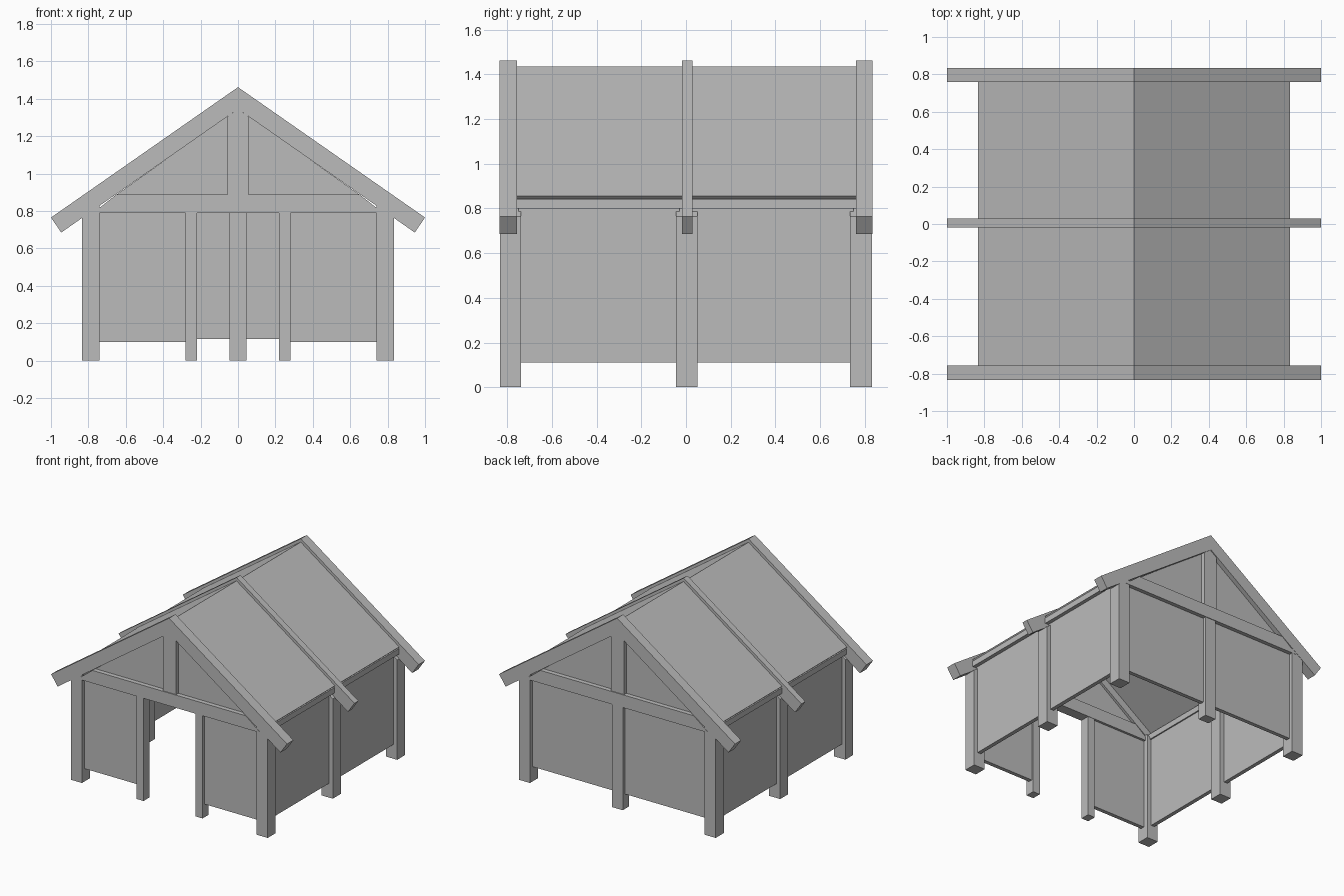
import bpy, bmesh

if "Cube" in bpy.data.objects:
    bpy.data.objects.remove(bpy.data.objects["Cube"], do_unlink=True)

GREY = (0.5, 0.5, 0.5, 1)
grey = bpy.data.materials.new("plain grey")
grey.use_nodes = True
grey.diffuse_color = GREY
grey.node_tree.nodes["Principled BSDF"].inputs["Base Color"].default_value = GREY


def prism(name, profile, y0, y1):
    """Extrude an x-z outline from y0 to y1."""
    bm = bmesh.new()
    face = bm.faces.new([bm.verts.new((x, y0, z)) for x, z in profile])
    out = bmesh.ops.extrude_face_region(bm, geom=[face])
    moved = [v for v in out["geom"] if isinstance(v, bmesh.types.BMVert)]
    bmesh.ops.translate(bm, verts=moved, vec=(0, y1 - y0, 0))
    bmesh.ops.recalc_face_normals(bm, faces=bm.faces)
    mesh = bpy.data.meshes.new(name)
    bm.to_mesh(mesh)
    bm.free()
    mesh.materials.append(grey)
    obj = bpy.data.objects.new(name, mesh)
    bpy.context.collection.objects.link(obj)
    return obj


def box(name, x0, x1, y0, y1, z0, z1):
    return prism(name, [(x0, z0), (x1, z0), (x1, z1), (x0, z1)], y0, y1)


def symmetric(half):
    """Complete an outline whose first and last points lie on the centre plane."""
    return half + [(-x, z) for x, z in half[-2:0:-1]]


SLOPE = 0.695
OUT = 0.835


def under(x):
    return 1.345 - 0.702 * x


rafters = symmetric([(0, 1.462), (1, 0.765), (0.945, 0.685), (0, 1.345)])
tie = [(-0.775, 0.79), (0.775, 0.79), (0.65, 0.888), (-0.65, 0.888)]
king = symmetric([(0, 0.88), (0.055, 0.88), (0.055, under(0.055)), (0, under(0))])
gable = [(-0.66, 0.88), (0.66, 0.88), (0, 1.35)]

# Three roof trusses
for name, y0, y1 in (("front", -OUT, -0.757), ("middle", -0.018, 0.03), ("back", 0.76, OUT)):
    prism(name + "_rafters", rafters, y0, y1)
    prism(name + "_tie_beam", tie, y0, y1)
for name, s in (("front", -1), ("back", 1)):
    prism(name + "_king_post", king, s * 0.765, s * 0.828)
    prism(name + "_gable_panel", gable, s * 0.775, s * 0.8)

# Roof covering, sunk a little below the rafter tops
top, low = 1.436, 1.411
prism("roof_covering", symmetric([
    (0, top), (OUT, top - SLOPE * OUT), (0.82, low - SLOPE * 0.82), (0, low)]), -0.78, 0.78)

# Side walls: posts, plates and panels
for side, s in (("left", 1), ("right", -1)):
    post = [(s * 0.74, 0), (s * OUT, 0), (s * OUT, 0.765), (s * 0.74, 0.83)]
    for name, y0, y1 in (("front", -0.833, -0.738), ("middle", -0.045, 0.052), ("back", 0.735, 0.833)):
        prism(f"{side}_{name}_post", post, y0, y1)
    box(f"{side}_wall_plate", s * 0.765, s * 0.833, -0.78, 0.78, 0.80, 0.843)
    box(f"{side}_front_wall_panel", s * 0.775, s * 0.805, -0.75, -0.03, 0.11, 0.81)
    box(f"{side}_back_wall_panel", s * 0.775, s * 0.805, 0.03, 0.75, 0.11, 0.81)
    # Front wall beside the doorway
    box(f"{side}_door_post", s * 0.22, s * 0.28, -0.83, -0.76, 0, 0.80)
    box(f"{side}_front_panel", s * 0.27, s * 0.75, -0.805, -0.775, 0.10, 0.80)
    # Back wall
    box(f"{side}_rear_panel", s * 0.03, s * 0.75, 0.775, 0.805, 0.115, 0.80)
box("rear_middle_post", -0.045, 0.045, 0.755, 0.83, 0, 0.80)
